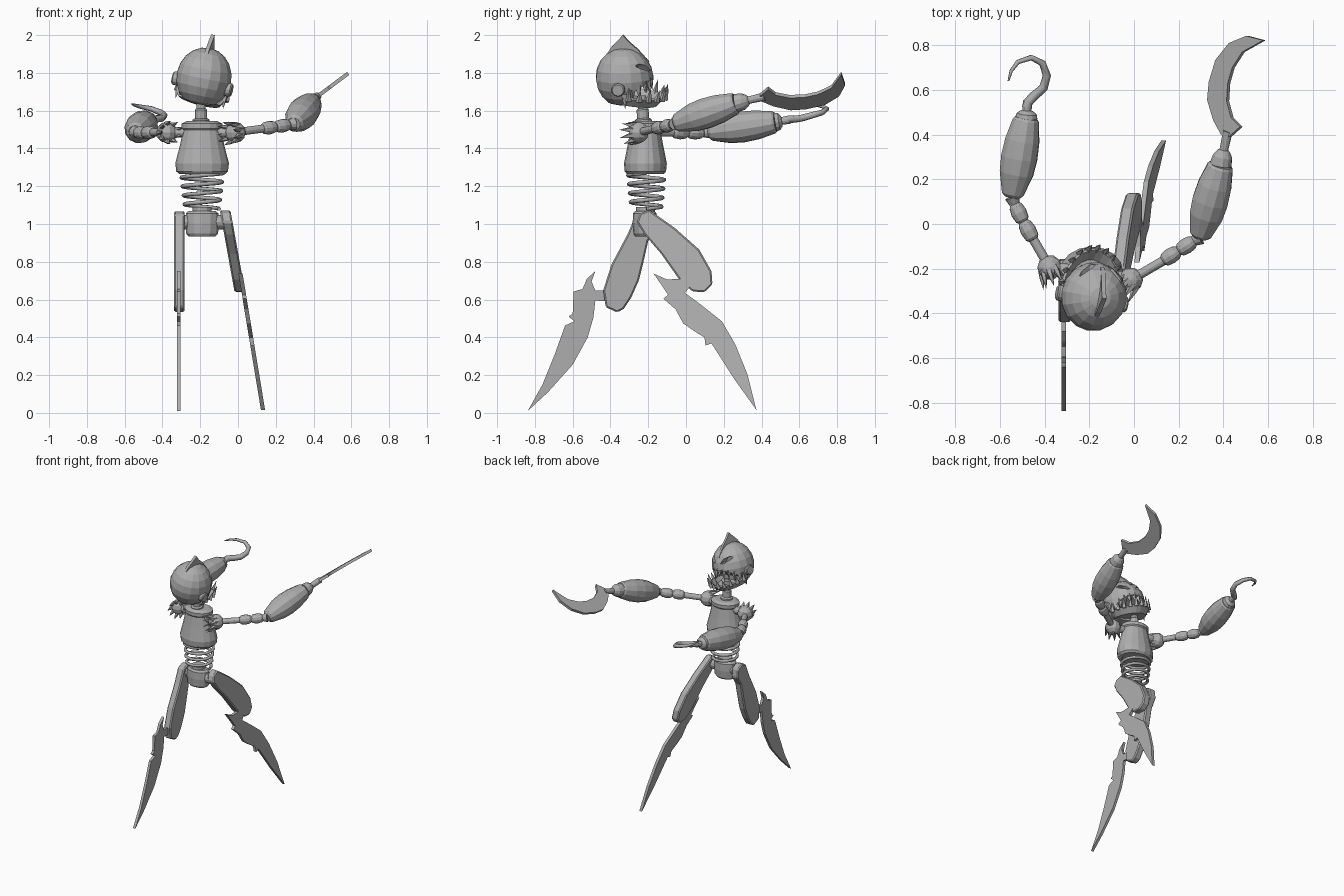
import bpy, bmesh
from math import sin, cos, pi, radians
from mathutils import Vector, Matrix

if "Cube" in bpy.data.objects:
    bpy.data.objects.remove(bpy.data.objects["Cube"])

grey = bpy.data.materials.new("plain_grey")
grey.use_nodes = True
grey.diffuse_color = (0.42, 0.42, 0.42, 1)
grey.node_tree.nodes["Principled BSDF"].inputs["Base Color"].default_value = grey.diffuse_color


def add_object(name, data):
    data.materials.clear()
    data.materials.append(grey)
    obj = bpy.data.objects.new(name, data)
    bpy.context.scene.collection.objects.link(obj)
    return obj


def finish(name, bm, matrix=None):
    bmesh.ops.remove_doubles(bm, verts=bm.verts, dist=0.0005)
    bmesh.ops.recalc_face_normals(bm, faces=bm.faces)
    if matrix:
        bm.transform(matrix)
    mesh = bpy.data.meshes.new(name)
    bm.to_mesh(mesh)
    bm.free()
    return add_object(name, mesh)


def lathe(bm, start, end, profile, sides=12, squash=1.0):
    """Turned solid from start to end; profile is (fraction, radius)."""
    start, end = Vector(start), Vector(end)
    axis = end - start
    turn = Vector((0, 0, 1)).rotation_difference(axis)
    rings = []
    for t, r in profile:
        ring = []
        for i in range(sides):
            a = 2 * pi * i / sides
            flat = Vector((r * cos(a), r * squash * sin(a), 0))
            ring.append(bm.verts.new(start + axis * t + turn @ flat))
        rings.append(ring)
    for low, high in zip(rings, rings[1:]):
        for i in range(sides):
            j = (i + 1) % sides
            bm.faces.new((low[i], low[j], high[j], high[i]))
    bm.faces.new(rings[0][::-1])
    bm.faces.new(rings[-1])


def turned(name, *args, matrix=None, **kw):
    bm = bmesh.new()
    lathe(bm, *args, **kw)
    return finish(name, bm, matrix)


def plate(name, outline, place, depth, matrix=None):
    """Extrude an outline, placed in space by a function, by the vector depth."""
    bm = bmesh.new()
    depth = Vector(depth)
    face = bm.faces.new([bm.verts.new(Vector(place(a, b)) - depth / 2) for a, b in outline])
    new = bmesh.ops.extrude_face_region(bm, geom=[face])["geom"]
    bmesh.ops.translate(bm, vec=depth, verts=[v for v in new if isinstance(v, bmesh.types.BMVert)])
    return finish(name, bm, matrix)


def baked(obj):
    mesh = bpy.data.meshes.new_from_object(
        obj.evaluated_get(bpy.context.evaluated_depsgraph_get()))
    name = obj.name
    bpy.data.objects.remove(obj)
    return add_object(name, mesh)


def tube(name, points, radius, taper=lambda t: 1, resolution=1):
    curve = bpy.data.curves.new(name, "CURVE")
    curve.dimensions = "3D"
    curve.bevel_depth, curve.bevel_resolution, curve.use_fill_caps = radius, resolution, True
    line = curve.splines.new("POLY")
    line.points.add(len(points) - 1)
    for i, p in enumerate(points):
        line.points[i].co = (*p, 1)
        line.points[i].radius = taper(i / (len(points) - 1))
    return baked(add_object(name, curve))


def ball(r):
    return [(0.5 - 0.5 * cos(pi * i / 6), r * sin(pi * i / 6)) for i in range(7)]


ROD = [(0, 1), (1, 1)]
def rod(r):
    return [(t, k * r) for t, k in ROD]


# Torso, neck, spring waist and pelvis
turned("torso", (-.19, -.215, 1.265), (-.19, -.215, 1.545),
       [(0, .122), (.05, .137), (.2, .142), (.55, .117), (.83, .1), (.86, .108), (.95, .108), (1, .08)],
       sides=16, squash=.8)
turned("neck", (-.195, -.225, 1.53), (-.195, -.235, 1.68),
       [(0, .045), (.15, .045), (.2, .032), (.5, .032), (.55, .024), (1, .024)])
coils = 4
tube("waist_spring", [(-.19 + (.09 + .022 * i / 64) * cos(i * pi / 8),
                       -.21 + (.08 + .018 * i / 64) * sin(i * pi / 8),
                       1.08 + .19 * i / 64) for i in range(16 * coils + 1)], .011)
turned("spring_core_base", (-.19, -.215, 1.05), (-.19, -.215, 1.09), rod(.05))
turned("pelvis", (-.19, -.218, .935), (-.19, -.218, 1.07),
       [(0, .072), (.1, .084), (.5, .09), (.9, .086), (1, .07)], squash=.72)
turned("hip_axle", (-.31, -.215, 1.01), (-.07, -.215, 1.01), rod(.038))
turned("shoulder_axle", (-.377, -.195, 1.485), (-.015, -.245, 1.485), rod(.028))

# Head, tilted and turned a little
HEAD = (Matrix.Translation((-.18, -.325, 1.775)) @ Matrix.Rotation(radians(-10), 4, "Z")
        @ Matrix.Rotation(radians(12), 4, "Y"))
bm = bmesh.new()
bmesh.ops.create_uvsphere(bm, u_segments=16, v_segments=10, radius=1)
for v in bm.verts:
    v.co = (v.co.x * .148, v.co.y * .155, max(v.co.z * .16, -.142))
skull = finish("skull", bm, HEAD)

# Cut the mouth and the two slanted eyes
cutters = [plate("mouth_cutter", [(.015, -.085), (.2, .025), (.2, -.25), (.015, -.25)],
                 lambda y, z: (0, y, z), (.4, 0, 0), HEAD)]
for s in (-1, 1):
    eye = [(.025, .045), (.05, .045), (.085, .065), (.105, .085), (.08, .09), (.045, .075)]
    cutters.append(plate("eye_cutter", eye, lambda x, z: (s * x, .135, z), (0, .11, 0), HEAD))
for c in cutters:
    c.hide_render = True
    cut = skull.modifiers.new("cut", "BOOLEAN")
    cut.object, cut.operation, cut.solver = c, "DIFFERENCE", "EXACT"
skull = baked(skull)
for c in cutters:
    bpy.data.objects.remove(c)

# Head crest and ear discs
plate("head_crest", [(-.11, .1), (-.065, .165), (-.03, .2), (0, .232), (.03, .195), (.075, .155),
                     (.135, .085), (0, .08)], lambda y, z: (0, y, z), (.02, 0, 0), HEAD)
for side, s in (("left", 1), ("right", -1)):
    turned("ear_" + side, (s * .12, -.01, -.035), (s * .163, -.01, -.035),
           [(0, .036), (.85, .036), (1, .03)], matrix=HEAD)

# Lower jaw: a curved band with a floor
bm = bmesh.new()
steps = 12
low, high = [], []
for i in range(steps + 1):
    c, s = cos(pi * i / steps), sin(pi * i / steps)
    low.append(bm.verts.new((.115 * c, .165 * s, -.125 - .03 * s)))
    high.append(bm.verts.new((.14 * c, .01 + .205 * s, -.085 - .025 * s)))
for i in range(steps):
    bm.faces.new((low[i], low[i + 1], high[i + 1], high[i]))
bm.faces.new(low)
jaw = finish("lower_jaw", bm, HEAD)
jaw.modifiers.new("thickness", "SOLIDIFY").thickness = .012
baked(jaw)

# Teeth
upper, lower = bmesh.new(), bmesh.new()
for i in range(11):
    a = pi * (i + .5) / 11
    c, s = cos(a), sin(a)
    size = .05 if i % 2 else .065
    y = .15 * s
    z = -.09 + .55 * y
    lathe(upper, (.128 * c, y * .9, z + .015), (.132 * c, y * .97, z - size),
          [(0, .021), (1, 0)], sides=4)
    lathe(lower, (.136 * c, .01 + .2 * s, -.095 - .025 * s),
          (.14 * c, .015 + .22 * s, -.085 - .02 * s + size), [(0, .018), (1, 0)], sides=4)
finish("upper_teeth", upper, HEAD)
finish("lower_teeth", lower, HEAD)


# Arms: spiked ball, rod, two beads, forearm and wrist
def arm(side, shoulder, wrist_joint, middle, elbow, fore_start, fore_end, hand):
    shoulder = Vector(shoulder)
    up = Vector((0, 0, .056))
    turned("shoulder_ball_" + side, shoulder - up, shoulder + up, ball(.056), sides=10)
    back = (shoulder - Vector(wrist_joint)).normalized()
    back = (back + Vector((0, -.5, 0))).normalized()
    across = back.cross(Vector((0, 0, 1))).normalized()
    over = across.cross(back)
    bm = bmesh.new()
    for i in range(9):
        a = 2 * pi * i / 9
        out = across * cos(a) + over * sin(a)
        lathe(bm, shoulder + out * .04, shoulder + out * .062 + back * .085,
              [(0, .017), (.4, .013), (1, 0)], sides=5)
    finish("shoulder_spikes_" + side, bm)
    turned("upper_arm_" + side, shoulder, wrist_joint, rod(.021))
    bead = [(0, .022), (.12, .031), (.5, .036), (.85, .031), (1, .022)]
    turned("arm_bead_inner_" + side, wrist_joint, middle, bead)
    turned("arm_bead_outer_" + side, middle, elbow, bead)
    turned("elbow_" + side, elbow, fore_start, [(0, .024), (1, .034)])
    turned("forearm_" + side, fore_start, fore_end,
           [(0, .035), (.04, .05), (.3, .077), (.5, .083), (.72, .078), (.97, .06), (1, .052)])
    turned("wrist_" + side, fore_end, hand,
           [(0, .05), (.25, .045), (.4, .03), (.45, .02), (1, .022)])


arm("left", (-.015, -.25, 1.485), (.13, -.165, 1.505), (.2, -.12, 1.515), (.27, -.075, 1.525),
    (.295, -.06, 1.53), (.388, .265, 1.64), (.42, .415, 1.675))
arm("right", (-.377, -.195, 1.485), (-.45, -.07, 1.485), (-.495, .01, 1.483), (-.535, .09, 1.483),
    (-.545, .12, 1.487), (-.482, .475, 1.54), (-.475, .55, 1.552))

# Sickle blade and hook for hands
plate("sickle_blade", [(.395, .4), (.43, .39), (.48, .435), (.44, .475), (.42, .55), (.425, .63),
                       (.445, .7), (.49, .77), (.583, .822), (.507, .842), (.43, .81), (.37, .735),
                       (.34, .635), (.333, .555), (.36, .465)],
      lambda x, y: (x, y, 1.36 + .75 * x), (-.012, 0, .016))
tube("hook", [(-.48, .52, 1.55), (-.475, .545, 1.555), (-.445, .575, 1.555), (-.405, .61, 1.56),
              (-.39, .665, 1.575), (-.41, .72, 1.59), (-.46, .745, 1.61), (-.52, .725, 1.622),
              (-.55, .685, 1.63), (-.562, .64, 1.635)], .021, lambda t: 1.05 - .85 * t ** 2)


# Legs: slab thighs and jagged blade shins
def thigh(name, outline, place):
    obj = plate(name, outline, place, (.056, 0, 0))
    bevel = obj.modifiers.new("soft_edge", "BEVEL")
    bevel.width, bevel.segments = .008, 1
    baked(obj)


thigh("thigh_right", [(-.265, 1.05), (-.21, 1.07), (-.165, 1.045), (-.156, .98), (-.2, .91), (-.225, .8),
                      (-.25, .7), (-.29, .61), (-.33, .55), (-.365, .532), (-.425, .56), (-.438, .65),
                      (-.395, .785), (-.31, .945)], lambda y, z: (-.31, y, z))
thigh("thigh_left", [(-.245, 1.055), (-.195, 1.075), (-.06, .98), (.07, .865), (.135, .75), (.14, .68),
                     (.1, .64), (.035, .642), (-.035, .705), (-.13, .84), (-.22, .945), (-.26, 1.01)],
      lambda y, z: (.125 - .18 * z, y, z))
plate("shin_blade_right", [(-.415, .65), (-.48, .648), (-.5, .695), (-.48, .75), (-.525, .71),
                           (-.548, .655), (-.595, .643), (-.6, .525), (-.622, .51), (-.59, .485),
                           (-.64, .463), (-.695, .31), (-.76, .15), (-.838, .01), (-.73, .11),
                           (-.6, .255), (-.52, .4), (-.49, .505), (-.48, .595), (-.415, .59)],
      lambda y, z: (-.314, y, z), (.02, 0, 0))
plate("shin_blade_left", [(-.172, .738), (-.1, .706), (-.03, .71), (.03, .68), (-.005, .635), (.07, .58),
                          (.19, .485), (.26, .365), (.325, .205), (.373, .015), (.255, .18), (.135, .368),
                          (.103, .357), (.098, .4), (.045, .432), (-.015, .474), (-.055, .548),
                          (-.12, .605), (-.095, .625), (-.125, .67)],
      lambda y, z: (.135 - .165 * z, y, z), (.022, 0, 0))
